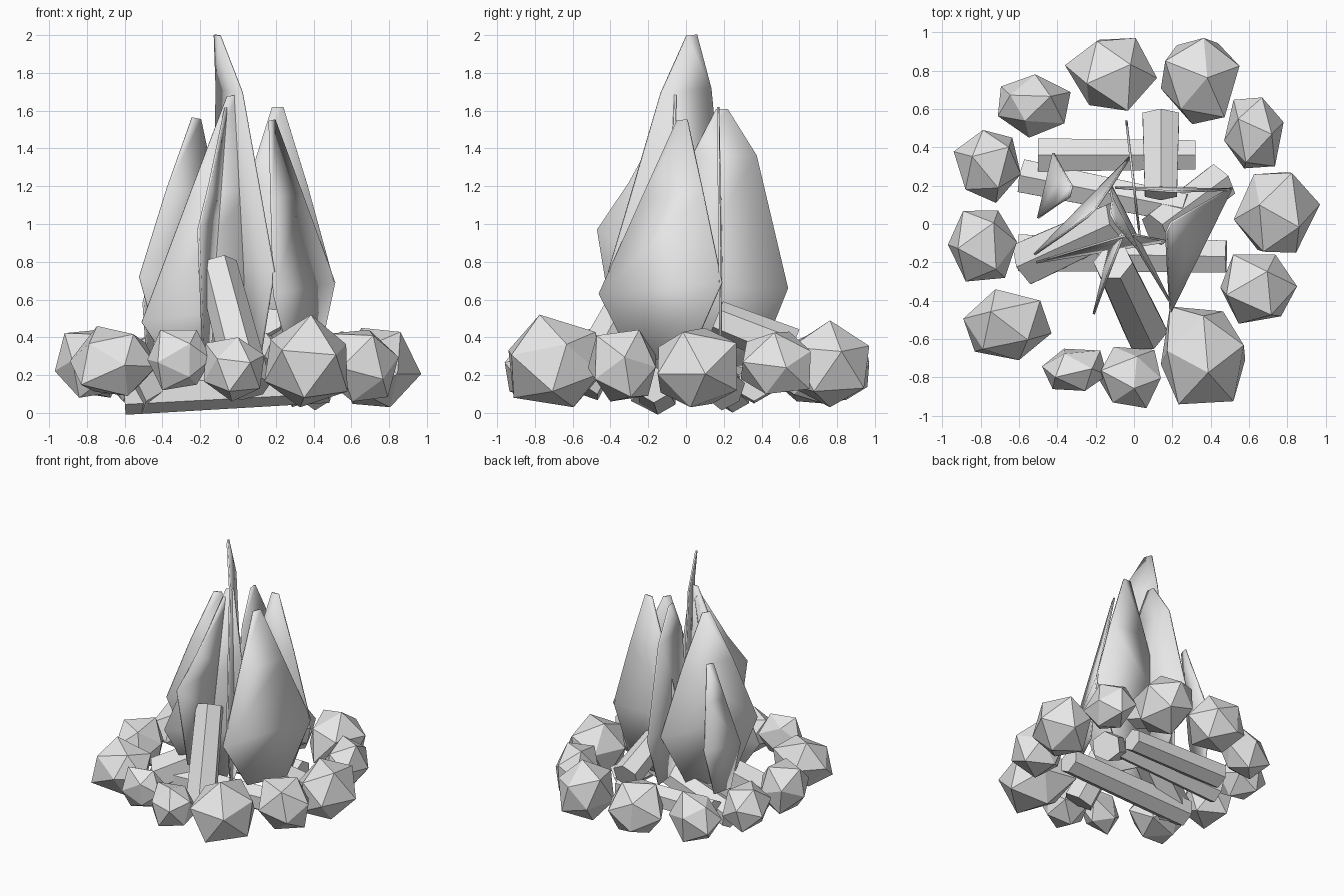
import bpy, bmesh, math, random
from mathutils import Vector, Euler

random.seed(4)
if "Cube" in bpy.data.objects:
    bpy.data.objects.remove(bpy.data.objects["Cube"])

grey = bpy.data.materials.new("plain_grey")
grey.use_nodes = True
grey.diffuse_color = (0.8, 0.8, 0.8, 1)
grey.node_tree.nodes["Principled BSDF"].inputs["Base Color"].default_value = (0.8, 0.8, 0.8, 1)


def finish(bm, name):
    bmesh.ops.recalc_face_normals(bm, faces=bm.faces)
    mesh = bpy.data.meshes.new(name)
    bm.to_mesh(mesh)
    bm.free()
    mesh.materials.append(grey)
    obj = bpy.data.objects.new(name, mesh)
    bpy.context.collection.objects.link(obj)
    return obj


def rock(name, low, high):
    """Faceted stone, turned at random and fitted to its bounds."""
    bm = bmesh.new()
    bmesh.ops.create_icosphere(bm, subdivisions=1, radius=1)
    turn = Euler([random.uniform(0, math.tau) for _ in range(3)]).to_matrix()
    for v in bm.verts:
        v.co = turn @ v.co * random.uniform(0.86, 1.1)
    for axis in range(3):
        values = [v.co[axis] for v in bm.verts]
        start, span = min(values), max(values) - min(values)
        for v in bm.verts:
            v.co[axis] = low[axis] + (v.co[axis] - start) / span * (high[axis] - low[axis])
    finish(bm, name)


def log(name, start, end, radius):
    """Six-sided log between two points."""
    start, end = Vector(start), Vector(end)
    bm = bmesh.new()
    bmesh.ops.create_cone(bm, cap_ends=True, segments=6, radius1=radius,
                          radius2=radius * 0.88, depth=(end - start).length)
    turn = (end - start).to_track_quat('Z', 'Y')
    for v in bm.verts:
        v.co = turn @ v.co + (start + end) / 2
    finish(bm, name)


def flame(name, side_a, side_b, tip, base, rise=0.55, bulge=0.53, sway=0):
    """Thin leaf-shaped blade: narrow foot, wide shoulders, blunt tip."""
    a, b, tip = Vector(side_a), Vector(side_b), Vector(tip)
    across = (b - a).normalized() * 0.03
    middle = (a + b) / 2
    foot = Vector((middle.x, middle.y, base))
    upper = middle.lerp(tip, rise) + Vector((sway, 0, 0))
    outline = [foot + (a - middle) * 0.45, a, upper + (a - middle) * bulge, tip - across,
               tip + across, upper + (b - middle) * bulge, b, foot + (b - middle) * 0.45]
    for p in (outline[0], outline[-1]):
        p.z = base
    bm = bmesh.new()
    v = [bm.verts.new(p) for p in outline]
    for i in range(3):
        bm.faces.new((v[i], v[i + 1], v[6 - i], v[7 - i]))
    obj = finish(bm, name)
    thick = obj.modifiers.new("thickness", 'SOLIDIFY')
    thick.thickness = 0.012
    thick.offset = 0
    for face in obj.data.polygons:
        face.use_smooth = True


# Ring of stones
stones = [
    ((-0.36, 0.59, 0.06), (0.12, 0.97, 0.45)),
    ((0.14, 0.52, 0.03), (0.55, 0.97, 0.49)),
    ((0.47, 0.29, 0.10), (0.78, 0.66, 0.43)),
    ((0.52, -0.15, 0.03), (0.97, 0.27, 0.45)),
    ((0.45, -0.52, 0.06), (0.85, -0.16, 0.44)),
    ((0.14, -0.94, 0.03), (0.58, -0.43, 0.52)),
    ((-0.18, -0.96, 0.06), (0.14, -0.64, 0.40)),
    ((-0.48, -0.87, 0.12), (-0.14, -0.65, 0.44)),
    ((-0.89, -0.71, 0.09), (-0.43, -0.34, 0.46)),
    ((-0.97, -0.30, 0.08), (-0.61, 0.07, 0.44)),
    ((-0.94, 0.11, 0.08), (-0.59, 0.49, 0.42)),
    ((-0.71, 0.45, 0.05), (-0.33, 0.78, 0.42)),
]
for i, (low, high) in enumerate(stones):
    rock(f"ring_stone_{i + 1}", low, high)

# Stacked firewood
log("front_leaning_log", (0.06, -0.56, 0.13), (-0.11, -0.20, 0.78), 0.12)
log("back_leaning_log", (0.14, 0.56, 0.34), (0.14, 0.16, 0.50), 0.11)
log("back_low_log", (-0.50, 0.36, 0.15), (0.32, 0.36, 0.15), 0.10)
log("middle_low_log", (-0.58, 0.25, 0.10), (0.27, 0.08, 0.27), 0.10)
log("left_leaning_log", (-0.56, -0.20, 0.12), (-0.08, 0.02, 0.39), 0.13)
log("front_low_log", (-0.60, -0.15, 0.10), (0.48, -0.17, 0.15), 0.11)
log("right_leaning_log", (0.45, 0.22, 0.11), (0.11, -0.03, 0.34), 0.11)

# Flame blades
flame("tall_flame", (-0.13, 0.22, 0.80), (0.19, -0.41, 0.75), (-0.11, 0.03, 2.0), 0.2,
      rise=0.76, bulge=0.42, sway=0.03)
flame("right_flame", (0.19, -0.46, 0.63), (0.51, 0.19, 0.69), (0.18, -0.02, 1.55), 0.28, bulge=0.5)
flame("back_right_flame", (-0.10, 0.19, 0.68), (0.51, 0.18, 0.69), (0.21, 0.17, 1.62), 0.24)
flame("back_flame", (0.03, -0.06, 0.66), (-0.04, 0.54, 0.66), (0.0, 0.19, 1.61), 0.25,
      rise=0.74, bulge=0.57)
flame("left_flame", (-0.52, -0.16, 0.72), (-0.02, 0.35, 0.62), (-0.22, 0.06, 1.56), 0.22)
flame("front_flame", (-0.51, -0.20, 0.48), (0.17, -0.09, 0.58), (-0.03, -0.06, 1.68), 0.2, bulge=0.5)
flame("front_small_flame", (-0.21, -0.47, 0.97), (-0.12, -0.10, 0.70), (-0.06, -0.06, 1.60), 0.35,
      rise=0.4, bulge=0.58)
flame("left_small_flame", (-0.50, 0.03, 0.58), (-0.42, 0.37, 0.62), (-0.33, 0.17, 1.22), 0.25)
